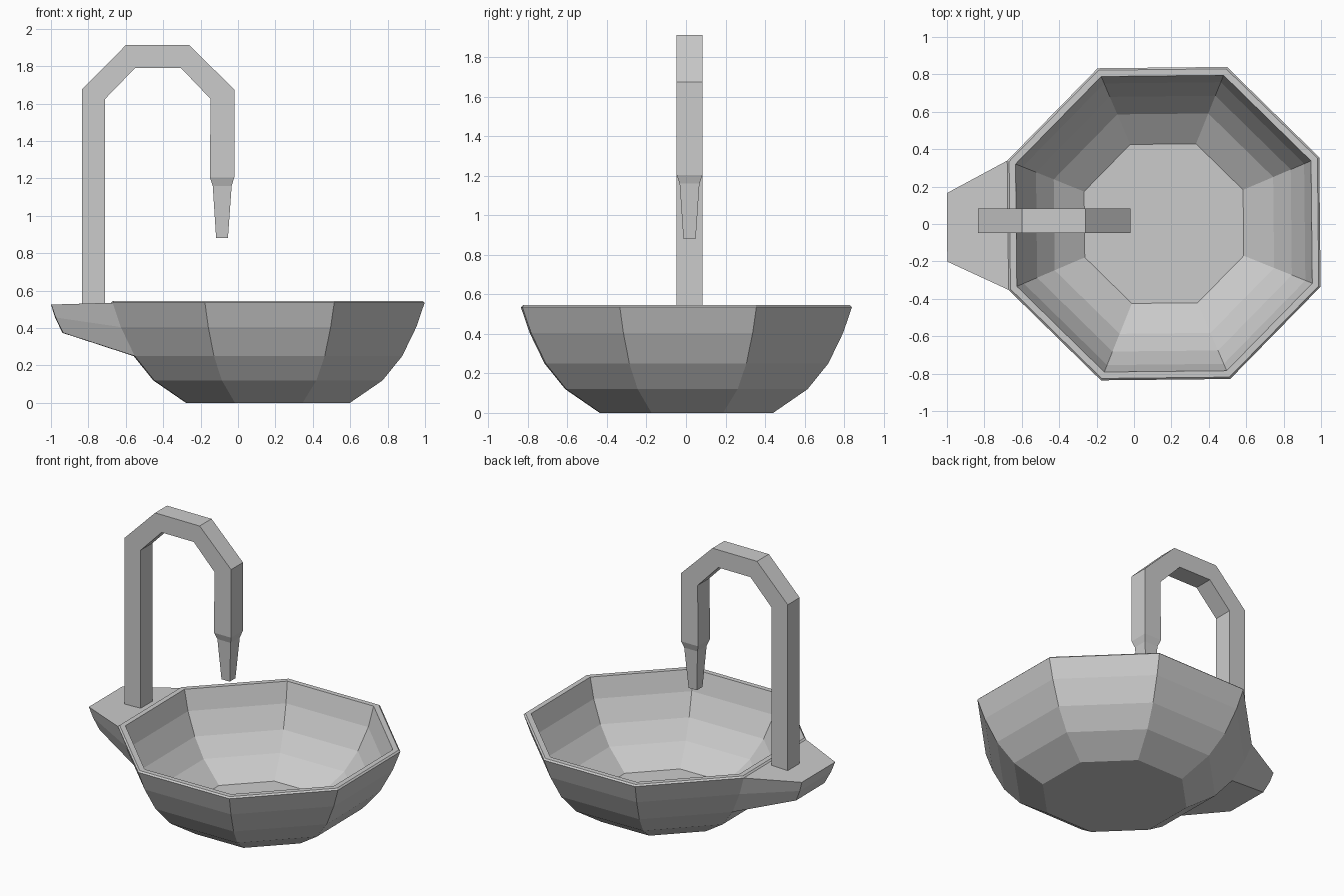
import bpy, bmesh, math
from mathutils import Vector

if "Cube" in bpy.data.objects:
    bpy.data.objects.remove(bpy.data.objects["Cube"])

grey = bpy.data.materials.new("light_grey")
grey.diffuse_color = (0.6, 0.6, 0.6, 1)
grey.use_nodes = True
grey.node_tree.nodes["Principled BSDF"].inputs["Base Color"].default_value = grey.diffuse_color


def finish(name, bm):
    bmesh.ops.recalc_face_normals(bm, faces=bm.faces)
    mesh = bpy.data.meshes.new(name)
    bm.to_mesh(mesh)
    bm.free()
    mesh.materials.append(grey)
    obj = bpy.data.objects.new(name, mesh)
    bpy.context.collection.objects.link(obj)
    return obj


def loft(bm, rings):
    """Bridge equal-length point rings and cap both ends."""
    vs = [[bm.verts.new(p) for p in ring] for ring in rings]
    n = len(vs[0])
    bands = []
    for a, b in zip(vs, vs[1:]):
        bands.append([bm.faces.new((a[i], a[(i + 1) % n], b[(i + 1) % n], b[i]))
                      for i in range(n)])
    bm.faces.new(vs[0])
    bm.faces.new(vs[-1][::-1])
    return bands


# Bowl: eight-sided shell, profile (radius, z) from underside over the rim to inner floor
CENTRE = (0.16, 0.002)
profile = [(0.473, 0), (0.661, 0.12), (0.774, 0.25), (0.855, 0.405), (0.903, 0.535),
           (0.892, 0.545), (0.855, 0.545), (0.815, 0.41), (0.737, 0.265),
           (0.635, 0.15), (0.46, 0.035)]


def octagon(r, z):
    angles = [math.radians(23.1 + 45 * i) for i in range(8)]
    return [(CENTRE[0] + r * math.cos(a), CENTRE[1] + r * math.sin(a), z) for a in angles]


bm = bmesh.new()
bands = loft(bm, [octagon(r, z) for r, z in profile])
bmesh.ops.recalc_face_normals(bm, faces=bm.faces)

# Tap ledge: pull the two upper left faces outward and shrink them
left = [bands[2][3], bands[3][3]]
ext = bmesh.ops.extrude_face_region(bm, geom=left)
verts = [g for g in ext["geom"] if isinstance(g, bmesh.types.BMVert)]
bmesh.ops.delete(bm, geom=[f for f in left if f.is_valid], context='FACES')
for v in verts:
    v.co = Vector((-1.0 + 0.53 * (v.co.x + 0.674),
                   -0.017 + 0.53 * (v.co.y + 0.005),
                   0.525 + 0.53 * (v.co.z - 0.535)))
    v.co.x = max(v.co.x, -1.0)
finish("basin", bm)

# Tap: square pipe bent over, each section (outer x, z, inner x, z, half depth)
sections = [
    (-0.835, 0.52, -0.71, 0.52, 0.065),
    (-0.835, 1.675, -0.71, 1.625, 0.065),
    (-0.6, 1.912, -0.55, 1.79, 0.065),
    (-0.26, 1.912, -0.305, 1.79, 0.065),
    (-0.02, 1.675, -0.147, 1.625, 0.065),
    (-0.02, 1.205, -0.15, 1.205, 0.065),
    # nozzle
    (-0.034, 1.16, -0.135, 1.16, 0.05),
    (-0.054, 0.88, -0.117, 0.88, 0.031),
]
Y = 0.018
bm = bmesh.new()
loft(bm, [[(xo, Y - h, zo), (xo, Y + h, zo), (xi, Y + h, zi), (xi, Y - h, zi)]
          for xo, zo, xi, zi, h in sections])
finish("tap", bm)
